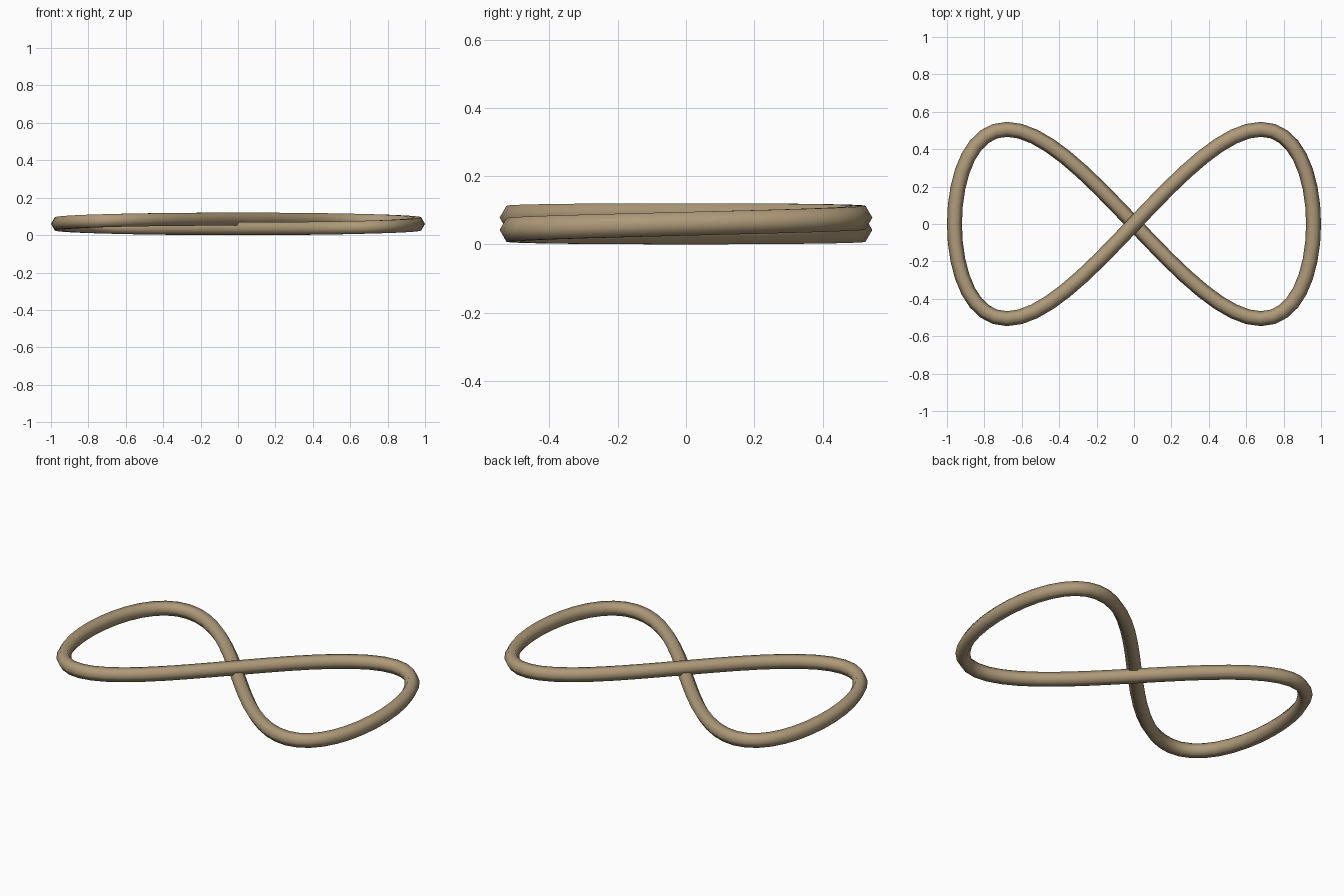
import bpy, bmesh
from math import sin, cos, pi
from mathutils import Vector

cube = bpy.data.objects.get("Cube")
if cube:
    bpy.data.objects.remove(cube, do_unlink=True)

STEPS = 64       # rings along the loop
SIDES = 6        # hexagonal tube section
RADIUS = 0.04
HALF_X, HALF_Y, LIFT = 0.96, 0.506, 0.0255
MID_Z = LIFT + RADIUS * sin(pi / 3)


def path(t):
    """Figure-eight centre line; one strand passes over the other."""
    return Vector((HALF_X * sin(t), HALF_Y * sin(2 * t), MID_Z + LIFT * cos(t)))


def tangent(t):
    return Vector((HALF_X * cos(t), 2 * HALF_Y * cos(2 * t), -LIFT * sin(t))).normalized()


# Sweep the section along the closed path, keeping its flats level
bm = bmesh.new()
rings = []
for i in range(STEPS):
    t = 2 * pi * i / STEPS
    along = tangent(t)
    side = along.cross(Vector((0, 0, 1))).normalized()
    up = side.cross(along)
    ring = []
    for k in range(SIDES):
        a = 2 * pi * k / SIDES
        ring.append(bm.verts.new(path(t) + RADIUS * (cos(a) * side + sin(a) * up)))
    rings.append(ring)

for i, ring in enumerate(rings):
    after = rings[(i + 1) % STEPS]
    for k in range(SIDES):
        n = (k + 1) % SIDES
        bm.faces.new((ring[k], ring[n], after[n], after[k]))
bmesh.ops.recalc_face_normals(bm, faces=bm.faces)

mesh = bpy.data.meshes.new("figure_eight_loop")
bm.to_mesh(mesh)
bm.free()
mesh.shade_smooth()
loop = bpy.data.objects.new("figure_eight_loop", mesh)
bpy.context.collection.objects.link(loop)

# Tan material
tan = bpy.data.materials.new("tan")
tan.use_nodes = True
colour = (0.42, 0.32, 0.19, 1)
tan.diffuse_color = colour
tan.node_tree.nodes["Principled BSDF"].inputs["Base Color"].default_value = colour
mesh.materials.append(tan)
